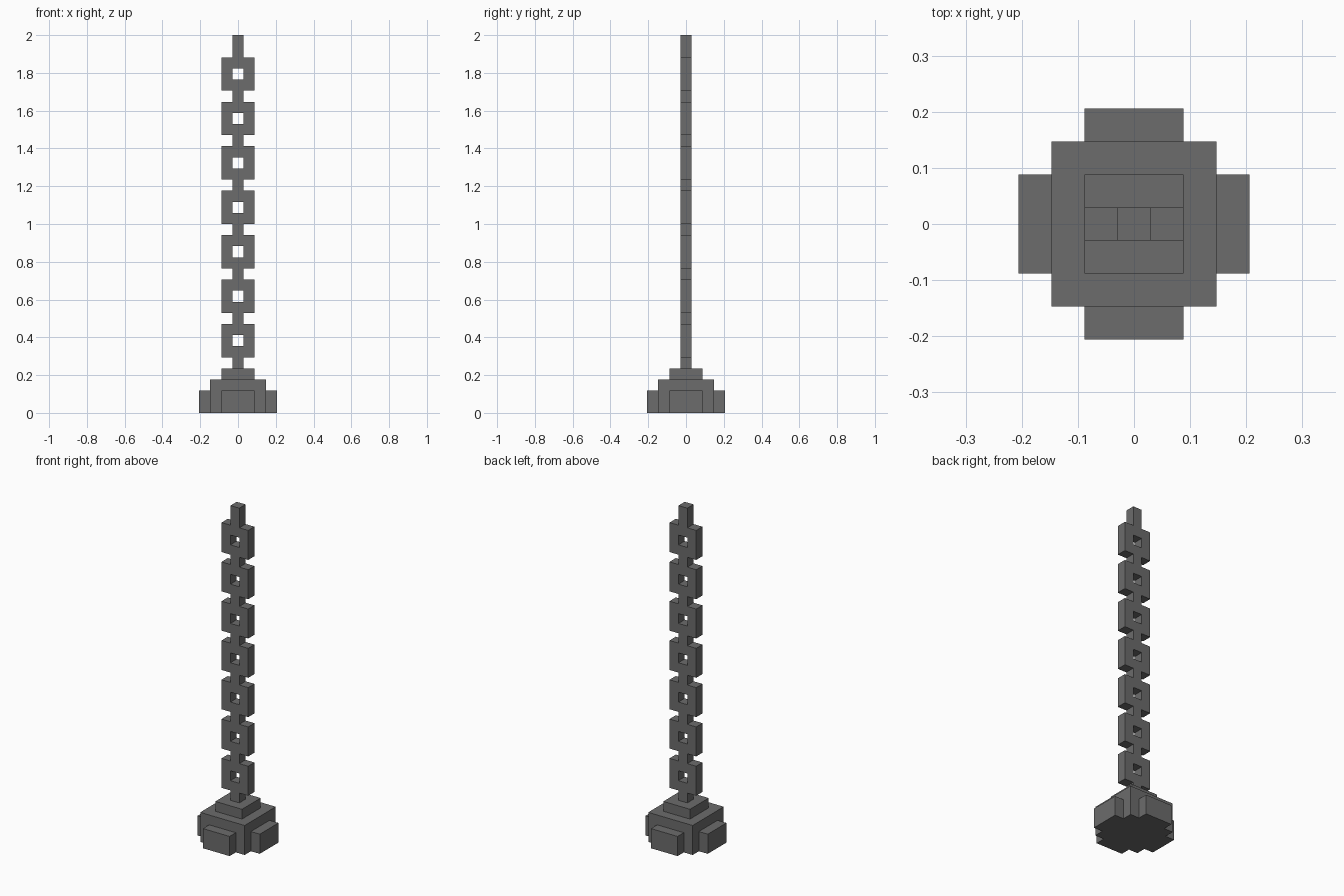
import bpy, bmesh, math
from mathutils import Matrix, Vector

if "Cube" in bpy.data.objects:
    bpy.data.objects.remove(bpy.data.objects["Cube"], do_unlink=True)

U = 2 / 34  # one block

iron = bpy.data.materials.new("dark_grey_iron")
iron.use_nodes = True
GREY = (0.15, 0.15, 0.15, 1)
iron.diffuse_color = GREY
bsdf = next(n for n in iron.node_tree.nodes if n.type == "BSDF_PRINCIPLED")
bsdf.inputs["Base Color"].default_value = GREY


def finish(name, bm):
    bmesh.ops.recalc_face_normals(bm, faces=bm.faces)
    mesh = bpy.data.meshes.new(name)
    bm.to_mesh(mesh)
    bm.free()
    mesh.materials.append(iron)
    obj = bpy.data.objects.new(name, mesh)
    bpy.context.collection.objects.link(obj)
    return obj


def block(name, size, x=0, y=0, bottom=0):
    """Box measured in blocks, standing on the given height."""
    bm = bmesh.new()
    bmesh.ops.create_cube(bm, size=1)
    bmesh.ops.scale(bm, vec=Vector(size) * U, verts=bm.verts)
    obj = finish(name, bm)
    obj.location = Vector((x, y, bottom + size[2] / 2)) * U
    return obj


def link(name, bottom):
    """Square ring, 3 blocks wide with a one-block hole facing the front."""
    bm = bmesh.new()
    bmesh.ops.create_grid(bm, x_segments=3, y_segments=3, size=1.5 * U)
    centre = min(bm.faces, key=lambda f: f.calc_center_median().length)
    bmesh.ops.delete(bm, geom=[centre], context="FACES_ONLY")
    ext = bmesh.ops.extrude_face_region(bm, geom=bm.faces[:], use_keep_orig=True)
    top = [v for v in ext["geom"] if isinstance(v, bmesh.types.BMVert)]
    bmesh.ops.translate(bm, vec=(0, 0, U), verts=top)
    bmesh.ops.translate(bm, vec=(0, 0, -U / 2), verts=bm.verts)
    bmesh.ops.rotate(bm, matrix=Matrix.Rotation(math.pi / 2, 3, "X"), verts=bm.verts)
    obj = finish(name, bm)
    obj.location.z = (bottom + 1.5) * U
    return obj


# Stepped weight at the bottom
block("weight_body", (5, 5, 3))
block("weight_cap", (3, 3, 1), bottom=3)
block("weight_left_plate", (1, 3, 2), x=3)
block("weight_right_plate", (1, 3, 2), x=-3)
block("weight_front_plate", (3, 1, 2), y=-3)
block("weight_back_plate", (3, 1, 2), y=3)

# Chain: seven links, each standing on a connector
for i in range(7):
    block(f"chain_connector_{i + 1}", (1, 1, 1), bottom=4 + 4 * i)
    link(f"chain_link_{i + 1}", 5 + 4 * i)
block("chain_top_bar", (1, 1, 2), bottom=32)
